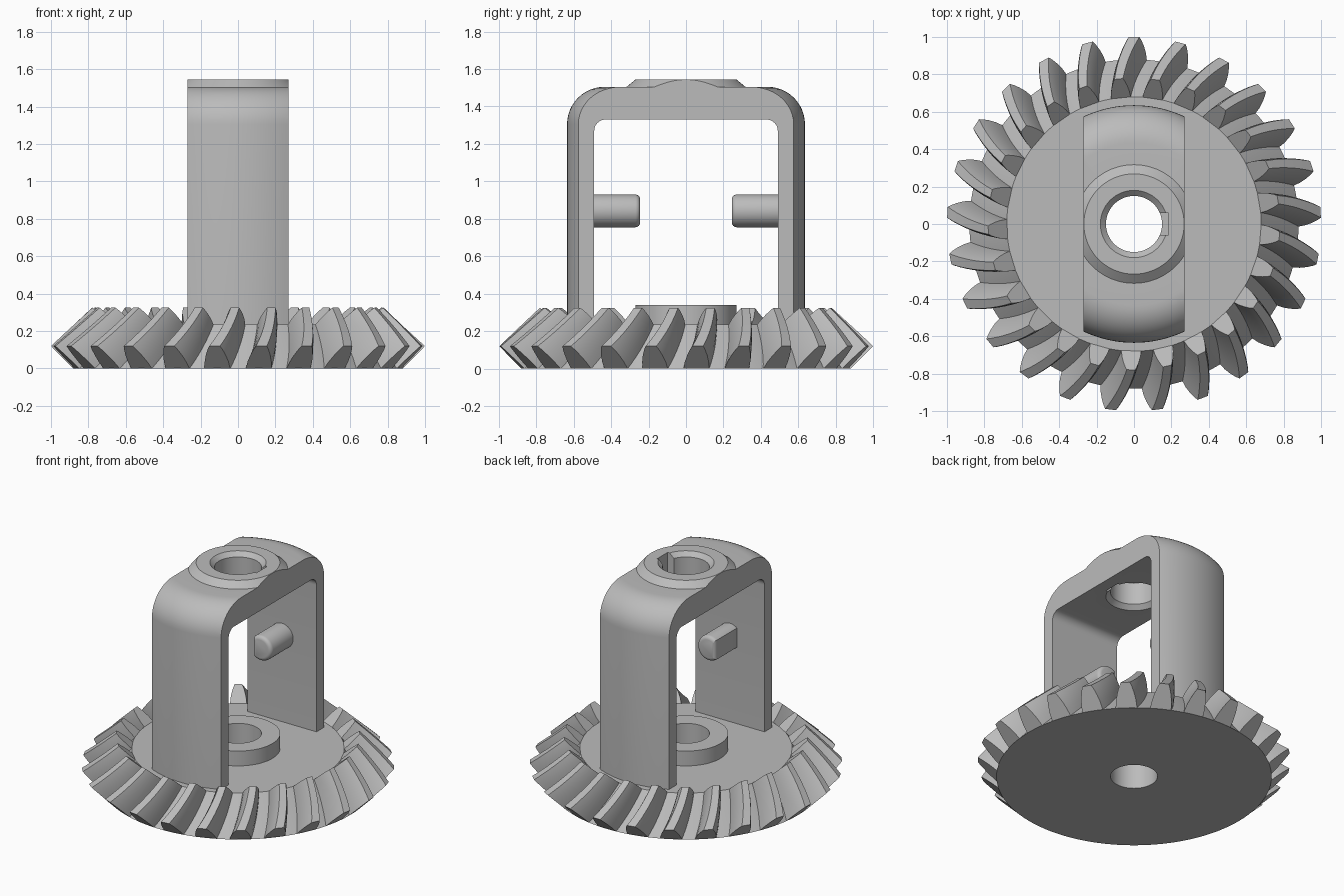
import bpy, bmesh
from math import sin, cos, pi, radians
from mathutils import Matrix, Vector

if "Cube" in bpy.data.objects:
    bpy.data.objects.remove(bpy.data.objects["Cube"], do_unlink=True)

grey = bpy.data.materials.new("plain grey")
grey.use_nodes = True
colour = (0.5, 0.5, 0.5, 1)
grey.diffuse_color = colour
grey.node_tree.nodes["Principled BSDF"].inputs["Base Color"].default_value = colour


def finish(bm, name):
    """Turn a bmesh into a named, coloured object."""
    bmesh.ops.remove_doubles(bm, verts=bm.verts, dist=1e-5)
    bmesh.ops.recalc_face_normals(bm, faces=bm.faces)
    mesh = bpy.data.meshes.new(name)
    bm.to_mesh(mesh)
    bm.free()
    mesh.materials.append(grey)
    obj = bpy.data.objects.new(name, mesh)
    bpy.context.collection.objects.link(obj)
    return obj


def activate(obj):
    bpy.ops.object.select_all(action='DESELECT')
    obj.select_set(True)
    bpy.context.view_layer.objects.active = obj


def smooth(obj, angle=25):
    activate(obj)
    bpy.ops.object.shade_smooth_by_angle(angle=radians(angle))


def lathe(name, profile, steps=128):
    """Revolve a closed (radius, height) outline about z."""
    bm = bmesh.new()
    rings = [[bm.verts.new((r * cos(2 * pi * i / steps), r * sin(2 * pi * i / steps), z))
              for r, z in profile] for i in range(steps)]
    n = len(profile)
    for i in range(steps):
        a, b = rings[i], rings[(i + 1) % steps]
        for j in range(n):
            k = (j + 1) % n
            if profile[j][0] == 0 and profile[k][0] == 0:
                continue
            bm.faces.new((a[j], b[j], b[k], a[k]))
    bmesh.ops.remove_doubles(bm, verts=bm.verts, dist=1e-5)
    return finish(bm, name)


def box(name, low, high, bevel=0):
    """Box between two corners; optionally round its top edges that run along x."""
    bm = bmesh.new()
    bmesh.ops.create_cube(bm, size=1)
    low, high = Vector(low), Vector(high)
    for v in bm.verts:
        v.co = [(l + h) / 2 + c * (h - l) for l, h, c in zip(low, high, v.co)]
    if bevel:
        edges = [e for e in bm.edges if all(abs(v.co.z - high.z) < 1e-4 for v in e.verts)
                 and abs(e.verts[0].co.y - e.verts[1].co.y) < 1e-4]
        bmesh.ops.bevel(bm, geom=edges, offset=bevel, segments=8, profile=0.5, affect='EDGES')
    return finish(bm, name)


def boolean(obj, cutter, operation):
    cutter.hide_render = True
    mod = obj.modifiers.new("cut", 'BOOLEAN')
    mod.operation, mod.object, mod.solver = operation, cutter, 'EXACT'
    activate(obj)
    bpy.ops.object.modifier_apply(modifier=mod.name)
    bpy.data.objects.remove(cutter, do_unlink=True)


def lerp(a, b, t):
    return a + (b - a) * t


# Gear body: conical disc with raised hub and bore
BORE, HUB, PLATE = 0.15, 0.27, 0.235
smooth(lathe("gear_body", [(BORE, 0), (0.88, 0), (0.68, PLATE), (HUB, PLATE),
                           (HUB, 0.34), (BORE, 0.34)], 200))

# Spiral teeth: tapered, bulged section swept along the cone
TEETH, STATIONS = 25, 8
HALF = [(0, 0.078), (0.3, 0.07), (0.6, 0.056), (0.85, 0.041), (1, 0.029)]
SECTION = [(h, -w) for h, w in HALF] + [(h, w) for h, w in reversed(HALF)]
bm = bmesh.new()
for k in range(TEETH):
    start = pi / 2 + 2 * pi * k / TEETH
    rows = []
    for s in range(STATIONS + 1):
        t = s / STATIONS
        twist = radians(6) * t * (1.25 - 0.25 * t)
        row = []
        for h, w in SECTION:
            r = lerp(lerp(0.88, 0.68, t), lerp(1.0, 0.78, t), h)
            z = lerp(lerp(0, PLATE, t), lerp(0.12, 0.325, t), h)
            a = start + twist + w
            row.append(bm.verts.new((r * cos(a), r * sin(a), z)))
        rows.append(row)
    for a, b in zip(rows, rows[1:]):
        for j in range(len(SECTION)):
            i = (j + 1) % len(SECTION)
            bm.faces.new((a[j], a[i], b[i], b[j]))
    bm.faces.new(rows[0])
    bm.faces.new(rows[-1])
smooth(finish(bm, "gear_teeth"))

# Bracket: round solid with filleted shoulder and conical boss, trimmed to an arch
OUTER, TOP, FILLET, WIDTH = 0.635, 1.505, 0.2, 0.27
shoulder = [(OUTER - FILLET + FILLET * cos(a), TOP - FILLET + FILLET * sin(a))
            for a in [pi / 2 * i / 12 for i in range(13)]]
bracket = lathe("bracket", [(0, 0.22), (OUTER, 0.22)] + shoulder
                + [(0.317, TOP), (0.268, 1.545), (0, 1.545)])
boolean(bracket, box("trim", (-WIDTH, -1, 0), (WIDTH, 1, 2)), 'INTERSECT')
boolean(bracket, box("window", (-1, -0.49, -0.5), (1, 0.49, 1.33), 0.06), 'DIFFERENCE')

# Chamfered bore and small key notch through the top of the bracket
bore = lathe("bore", [(0, 1.2), (0.21, 1.2), (0.21, 1.3), (0.18, 1.33), (BORE, 1.36),
                      (BORE, 1.515), (0.18, 1.545), (0.21, 1.575), (0, 1.575)], 64)
boolean(bracket, bore, 'DIFFERENCE')
boolean(bracket, box("notch", (0.1, -0.06, 1.25), (0.185, 0.06, 1.7)), 'DIFFERENCE')
smooth(bracket)

# Pins: one inside each leg, flat on one side, with rounded ends
for side, name in ((-1, "front_pin"), (1, "back_pin")):
    bm = bmesh.new()
    length = 0.255
    bmesh.ops.create_cone(bm, cap_ends=True, segments=48, radius1=0.0875,
                          radius2=0.0875, depth=length)
    cut = bmesh.ops.bisect_plane(bm, geom=bm.verts[:] + bm.edges[:] + bm.faces[:],
                                 plane_co=(-0.055, 0, 0), plane_no=(1, 0, 0), clear_inner=True)
    bmesh.ops.holes_fill(bm, edges=[e for e in bm.edges if e.is_boundary])
    rim = [e for e in bm.edges if all(v.co.z > length / 2 - 1e-4 for v in e.verts)]
    bmesh.ops.bevel(bm, geom=rim, offset=0.025, segments=4, profile=0.5, affect='EDGES')
    bmesh.ops.transform(bm, verts=bm.verts, matrix=Matrix.Translation(
        (0, side * (0.245 + length / 2), 0.8425)) @ Matrix.Rotation(side * pi / 2, 4, 'X'))
    smooth(finish(bm, name), 35)
